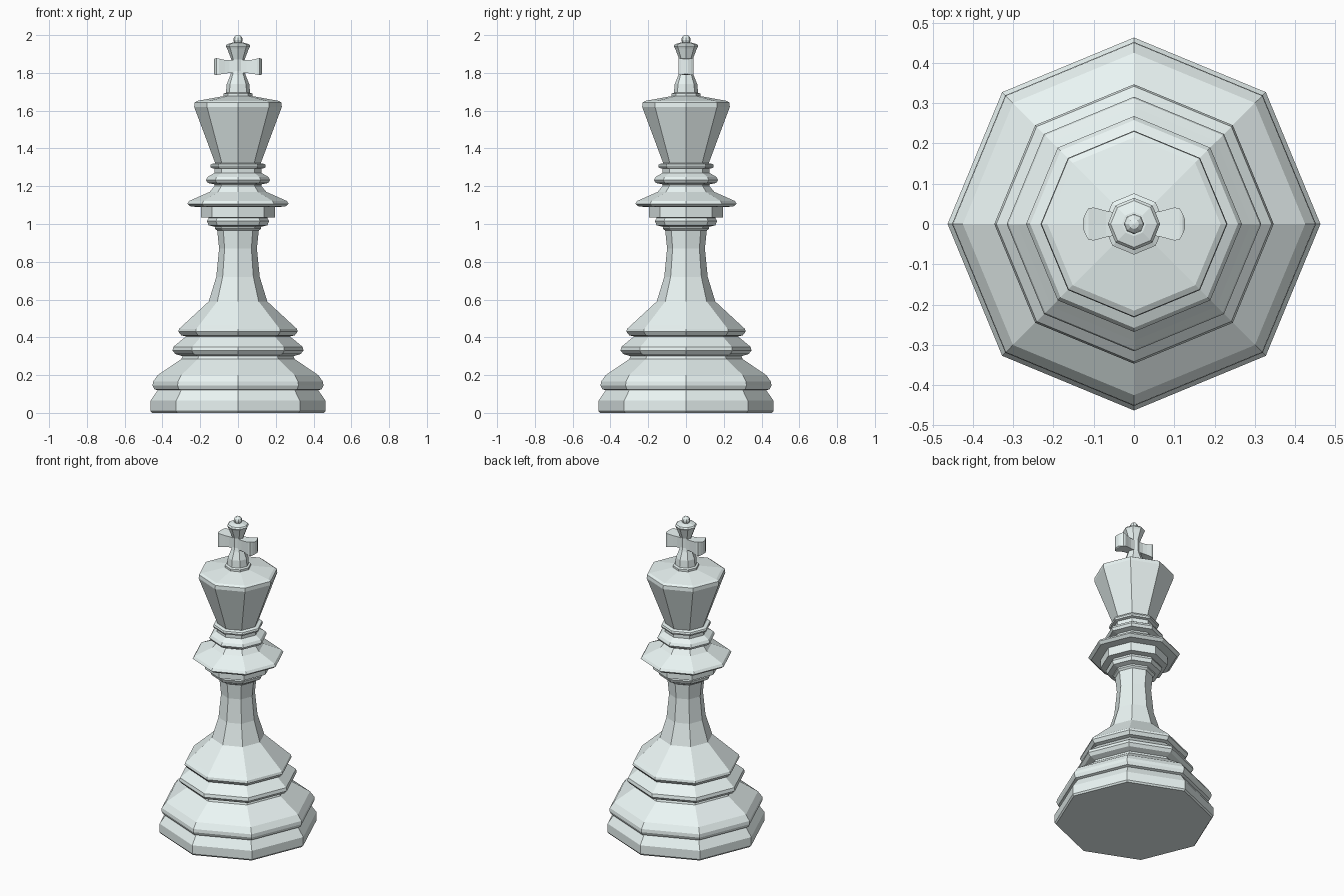
import bpy, bmesh
from math import cos, sin, tau

if "Cube" in bpy.data.objects:
    bpy.data.objects.remove(bpy.data.objects["Cube"])

# Pale green-white finish for every part
pale = bpy.data.materials.new("pale_finish")
pale.diffuse_color = (.83, .92, .91, 1)
pale.use_nodes = True
pale.node_tree.nodes["Principled BSDF"].inputs["Base Color"].default_value = pale.diffuse_color


def loft(name, sections):
    """Skin a list of equal-length point loops and cap both ends."""
    bm = bmesh.new()
    loops = [[bm.verts.new(p) for p in s] for s in sections]
    n = len(loops[0])
    for a, b in zip(loops, loops[1:]):
        for i in range(n):
            j = (i + 1) % n
            bm.faces.new((a[i], a[j], b[j], b[i]))
    bm.faces.new(loops[0][::-1])
    bm.faces.new(loops[-1])
    bmesh.ops.recalc_face_normals(bm, faces=bm.faces)
    me = bpy.data.meshes.new(name)
    bm.to_mesh(me)
    bm.free()
    me.materials.append(pale)
    ob = bpy.data.objects.new(name, me)
    bpy.context.collection.objects.link(ob)
    return ob


def turned(name, profile, sides=8):
    """Faceted turned part from (radius, height) points, corners on the axes."""
    return loft(name, [[(r * cos(tau * i / sides), r * sin(tau * i / sides), z)
                        for i in range(sides)] for r, z in profile])


# Stepped foot, skirt and two rings
turned("base", [(.455, 0), (.463, .01), (.463, .065), (.425, .12), (.443, .125),
                (.452, .145), (.45, .165), (.425, .2), (.3, .285), (.295, .3),
                (.332, .312), (.347, .33), (.342, .35), (.275, .405), (.3, .41),
                (.316, .43), (.312, .445), (.29, .465), (.155, .59)])
# Tapered column
turned("stem", [(.155, .59), (.115, .72), (.1, .87), (.11, .965), (.122, .975),
                (.122, .99)])
# Collar: small ring, square-edged band, wide disc, upper rings
turned("collar", [(.122, .985), (.155, .993), (.165, 1.015), (.155, 1.033),
                  (.195, 1.035), (.195, 1.09), (.25, 1.092), (.268, 1.107),
                  (.258, 1.122), (.15, 1.17), (.125, 1.2), (.125, 1.21),
                  (.16, 1.217), (.17, 1.233), (.16, 1.25), (.125, 1.27),
                  (.125, 1.293), (.143, 1.297), (.147, 1.307), (.143, 1.317),
                  (.12, 1.322)])
# Flared head with shallow roof
turned("head", [(.12, 1.32), (.232, 1.62), (.23, 1.643), (.215, 1.652), (.07, 1.678)])
# Finial: upright of the cross
turned("cross_upright", [(.076, 1.67), (.076, 1.69), (.064, 1.695), (.06, 1.74),
                         (.04, 1.79), (.035, 1.81), (.035, 1.87), (.058, 1.93),
                         (.065, 1.943), (.058, 1.952), (.03, 1.96)])

# Flared horizontal arms with rounded ends: (x, half depth, half height)
half = [(.045, .028, .034), (.07, .033, .036), (.1, .041, .042),
        (.113, .039, .045), (.121, .026, .044), (.127, .01, .04)]
full = [(-x, d, h) for x, d, h in reversed(half)] + half
loft("cross_arms", [[(x, -d, 1.833 - h), (x, d, 1.833 - h),
                     (x, d, 1.833 + h), (x, -d, 1.833 + h)] for x, d, h in full])

# Ball on top
bpy.ops.mesh.primitive_uv_sphere_add(segments=8, ring_count=6, radius=.025,
                                     location=(0, 0, 1.975))
ball = bpy.context.object
ball.name = "top_ball"
ball.data.materials.append(pale)
